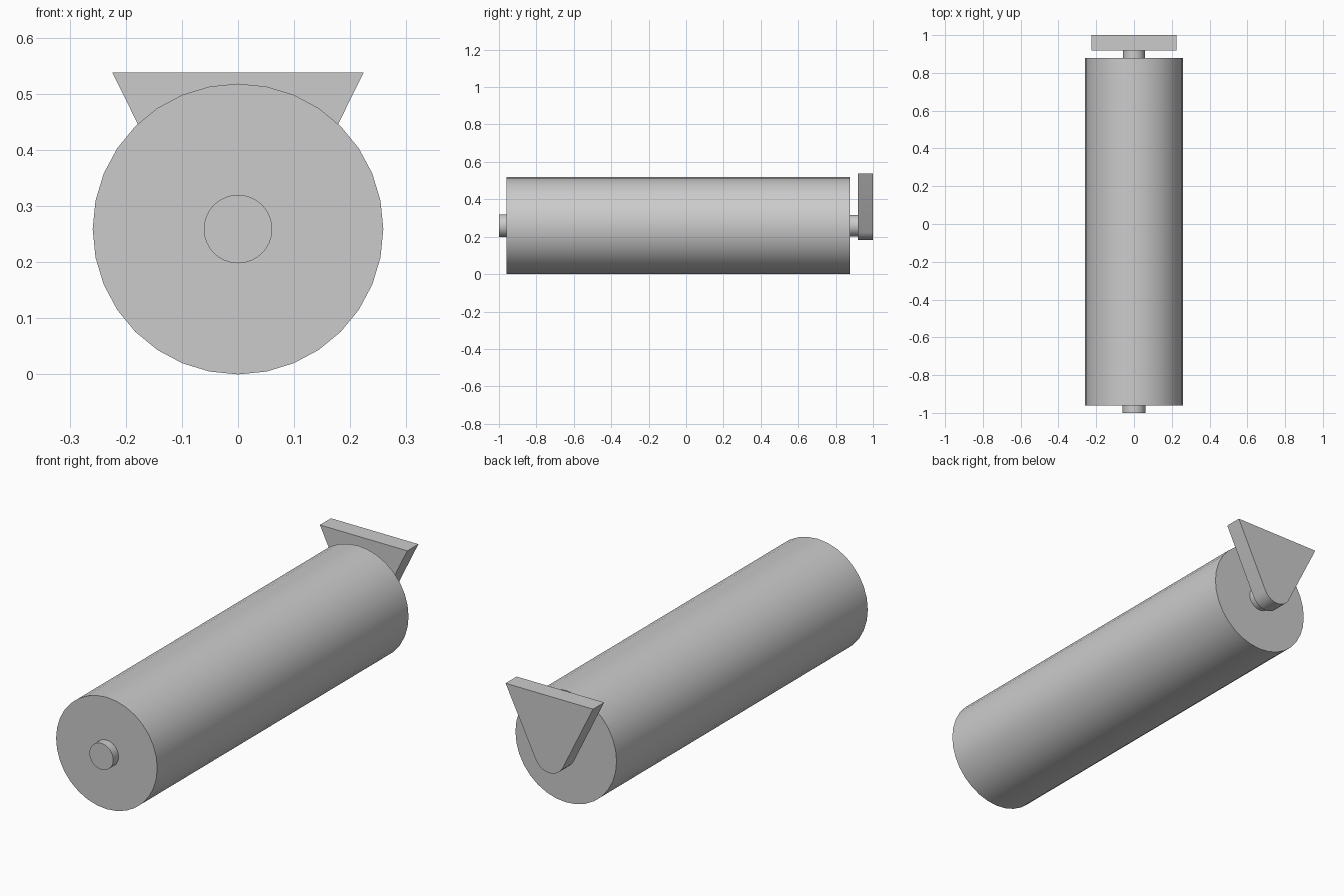
import bpy, bmesh, math

if "Cube" in bpy.data.objects:
    bpy.data.objects.remove(bpy.data.objects["Cube"])

AXIS_Z = 0.259


def make_object(name, bm):
    bmesh.ops.recalc_face_normals(bm, faces=bm.faces)
    mesh = bpy.data.meshes.new(name)
    bm.to_mesh(mesh)
    bm.free()
    obj = bpy.data.objects.new(name, mesh)
    bpy.context.collection.objects.link(obj)
    bpy.ops.object.select_all(action='DESELECT')
    obj.select_set(True)
    bpy.context.view_layer.objects.active = obj
    bpy.ops.object.shade_smooth_by_angle(angle=math.radians(30))
    return obj


def extrude_y(name, outline, y0, y1):
    """Solid with an (x, z) outline running from y0 to y1."""
    bm = bmesh.new()
    face = bm.faces.new([bm.verts.new((x, y0, z)) for x, z in outline])
    ext = bmesh.ops.extrude_face_region(bm, geom=[face], use_keep_orig=True)
    moved = [v for v in ext["geom"] if isinstance(v, bmesh.types.BMVert)]
    bmesh.ops.translate(bm, verts=moved, vec=(0, y1 - y0, 0))
    return make_object(name, bm)


def arc(radius, start, end, steps):
    angles = [math.radians(start + (end - start) * i / steps) for i in range(steps + 1)]
    return [(radius * math.cos(a), AXIS_Z + radius * math.sin(a)) for a in angles]


def circle(radius, sides=32):
    return arc(radius, 0, 360, sides)[:-1]


# Roller drum and the axle stubs at its ends
extrude_y("roller_drum", circle(0.259), -0.961, 0.878)
extrude_y("front_axle", circle(0.061), -1.0, -0.961)
extrude_y("back_axle", circle(0.058), 0.878, 0.919)

# Hanging bracket: wide top tapering tangentially into a rounded tip
tilt = 26.3
bracket = [(0.224, 0.538), (-0.224, 0.538)] + arc(0.077, 180 + tilt, 360 - tilt, 10)
extrude_y("mounting_bracket", bracket, 0.919, 1.0)
